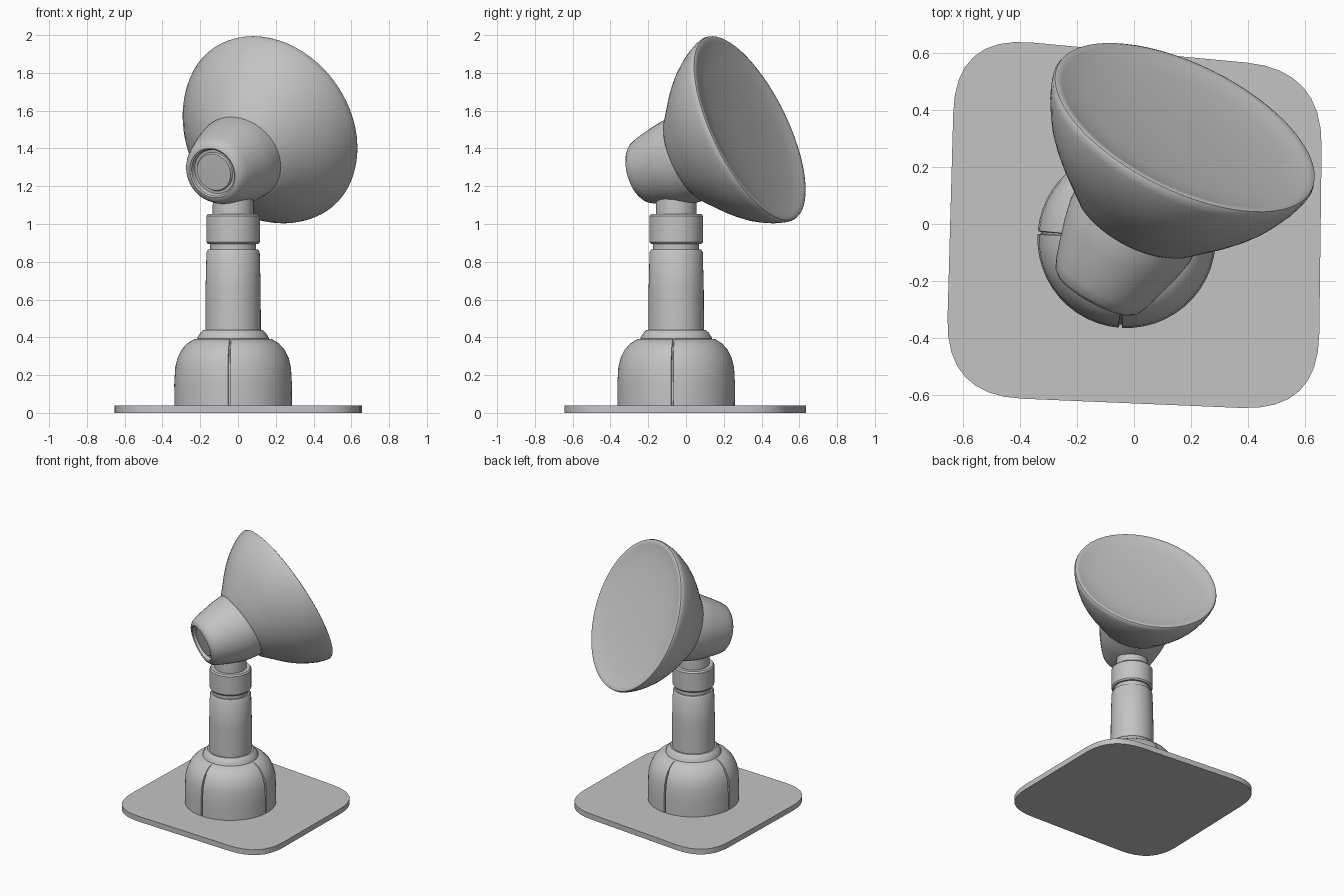
import bpy, bmesh, math
from mathutils import Vector, Matrix

if "Cube" in bpy.data.objects:
    bpy.data.objects.remove(bpy.data.objects["Cube"])

grey = bpy.data.materials.new("plain grey")
grey.diffuse_color = (0.55, 0.55, 0.55, 1)
grey.use_nodes = True
grey.node_tree.nodes["Principled BSDF"].inputs["Base Color"].default_value = grey.diffuse_color


def finish(bm, name, angle=35):
    """Turn a bmesh into a named, smoothed object."""
    bmesh.ops.remove_doubles(bm, verts=bm.verts, dist=1e-5)
    bmesh.ops.recalc_face_normals(bm, faces=bm.faces)
    mesh = bpy.data.meshes.new(name)
    bm.to_mesh(mesh)
    bm.free()
    mesh.materials.append(grey)
    ob = bpy.data.objects.new(name, mesh)
    bpy.context.collection.objects.link(ob)
    bpy.ops.object.select_all(action='DESELECT')
    ob.select_set(True)
    bpy.context.view_layer.objects.active = ob
    bpy.ops.object.shade_smooth_by_angle(angle=math.radians(angle))
    return ob


def lathe(name, profile, matrix, angles=None, inset=lambda i: 1.0, sides=48):
    """Spin (radius, height) points round the local z axis."""
    angles = angles or [2 * math.pi * i / sides for i in range(sides)]
    n = len(angles)
    bm = bmesh.new()
    rings = []
    for r, h in profile:
        rings.append([bm.verts.new(matrix @ Vector((r * inset(i) * math.cos(a),
                                                    r * inset(i) * math.sin(a), h)))
                      for i, a in enumerate(angles)])
    for low, high in zip(rings, rings[1:]):
        for i in range(n):
            j = (i + 1) % n
            bm.faces.new((low[i], low[j], high[j], high[i]))
    return finish(bm, name)


def tilted(centre, axis, width=1.0):
    """Frame with local z along axis, local x level (scaled by width)."""
    z = Vector(axis).normalized()
    x = Vector((0, 0, 1)).cross(z).normalized()
    y = z.cross(x)
    rot = Matrix((x * width, y, z)).transposed().to_4x4()
    return Matrix.Translation(centre) @ rot


# Slightly skewed base plate with rounded corners
corners = [(-0.66, -0.60), (0.645, -0.655), (0.66, 0.54), (-0.625, 0.66)]
bm = bmesh.new()
outline = []
for k, c in enumerate(corners):
    c = Vector((c[0], c[1], 0))
    before = (Vector((*corners[k - 1], 0)) - c).normalized() * 0.27
    after = (Vector((*corners[(k + 1) % 4], 0)) - c).normalized() * 0.27
    for s in range(9):
        t = s / 8
        outline.append(bm.verts.new(c + before * (1 - t) ** 2 + after * t ** 2))
face = bm.faces.new(outline)
top = bmesh.ops.extrude_face_region(bm, geom=[face])["geom"]
bmesh.ops.translate(bm, vec=(0, 0, 0.04),
                    verts=[v for v in top if isinstance(v, bmesh.types.BMVert)])
finish(bm, "base_plate")

# Domed housing with four narrow vertical seams
stand = Matrix.Translation((-0.026, -0.052, 0))
angles, seam = [], set()
for q in range(4):
    start = math.radians(90 * q - 4)
    for offset in (-0.02, -0.012, 0.012, 0.02):
        if abs(offset) < 0.015:
            seam.add(len(angles))
        angles.append(start + offset)
    angles += [start + math.pi / 2 * s / 12 for s in range(1, 12)]
dome = [(0, 0.03), (0.311, 0.03), (0.312, 0.15), (0.307, 0.24), (0.295, 0.29),
        (0.273, 0.335), (0.243, 0.368), (0.207, 0.39), (0.16, 0.397), (0, 0.397)]
lathe("domed_housing", dome, stand, angles, lambda i: 0.965 if i in seam else 1.0)

# Collar, column, ring and neck of the stand
lathe("collar", [(0, 0.37), (0.195, 0.37), (0.188, 0.40), (0.172, 0.425),
                 (0.158, 0.438), (0, 0.438)], stand)
lathe("column", [(0, 0.42), (0.147, 0.42), (0.146, 0.65), (0.141, 0.85),
                 (0.132, 0.865), (0, 0.865)], stand)
lathe("groove_core", [(0, 0.85), (0.122, 0.85), (0.122, 0.92), (0, 0.92)], stand)
lathe("neck_ring", [(0, 0.895), (0.134, 0.895), (0.142, 0.905), (0.142, 1.042),
                    (0.134, 1.052), (0, 1.052)], stand)
lathe("neck", [(0, 1.04), (0.108, 1.04), (0.108, 1.10), (0.10, 1.20), (0, 1.20)], stand)

# Head behind the dish, with a recessed round end
head = tilted((0.19, 0.349, 1.447), (0.46, 0.84, 0.25))
lathe("rear_head", [(0, -0.672), (0.12, -0.672), (0.127, -0.695), (0.135, -0.70),
                    (0.152, -0.695), (0.168, -0.68), (0.183, -0.645), (0.200, -0.59),
                    (0.222, -0.51), (0.236, -0.44), (0.238, -0.34), (0, -0.34)], head)
lathe("rear_button", [(0, -0.687), (0.10, -0.684), (0.108, -0.668), (0, -0.668)], head)

# Cup-shaped, slightly narrow dish with a shallow front face and rounded lip
dish = tilted((0.178, 0.338, 1.507), (0.405, 0.82, 0.415), 0.925)
lathe("dish", [(0, -0.42), (0.205, -0.42), (0.262, -0.385), (0.325, -0.325),
               (0.375, -0.278), (0.42, -0.23), (0.46, -0.18), (0.491, -0.13),
               (0.517, -0.08), (0.533, -0.037), (0.539, -0.012), (0.535, 0.0),
               (0.524, 0.004), (0.505, 0.0), (0.48, -0.007), (0.40, -0.018),
               (0.25, -0.028), (0.10, -0.032), (0, -0.032)], dish, sides=64)
